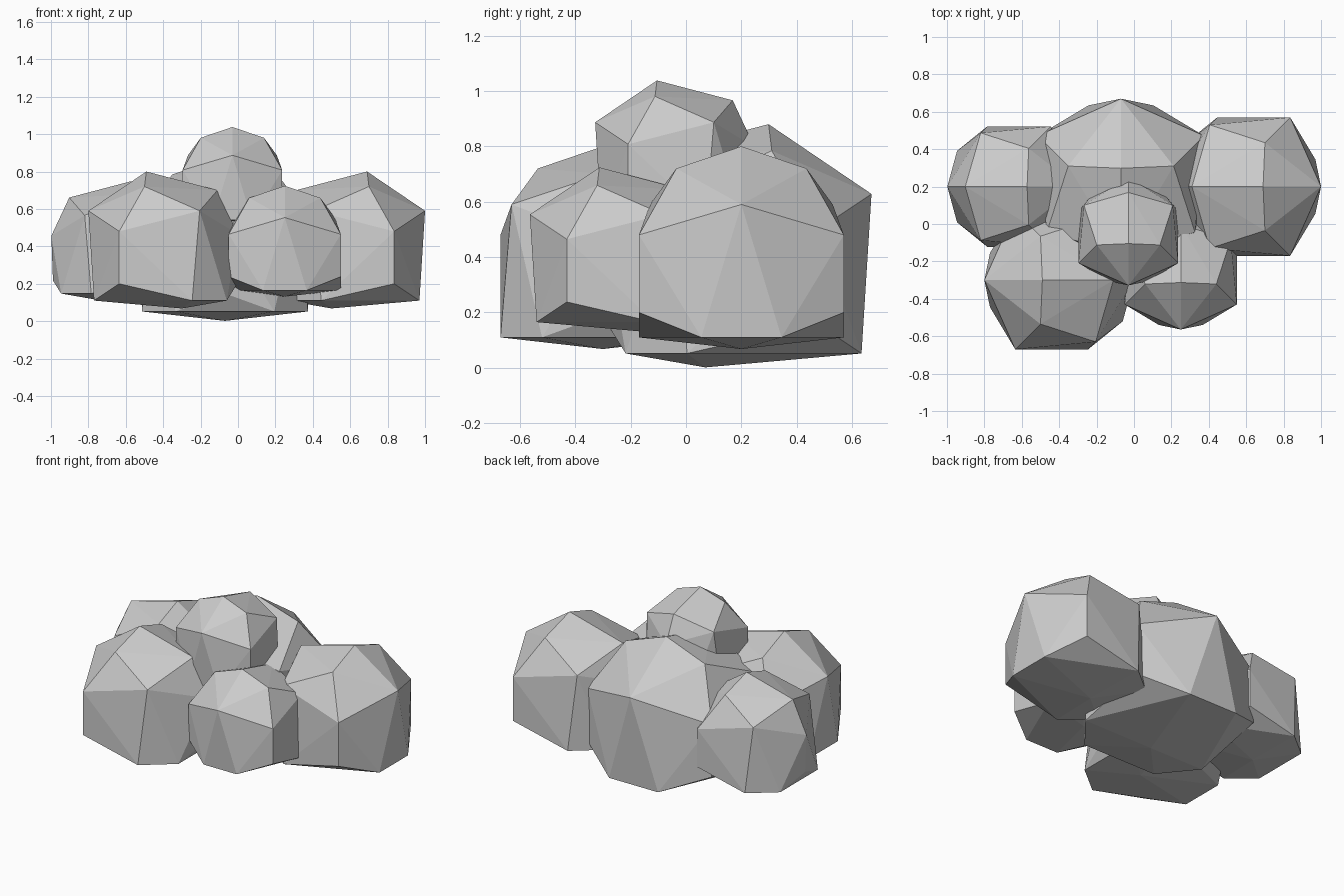
import bpy, bmesh, math

if "Cube" in bpy.data.objects:
    bpy.data.objects.remove(bpy.data.objects["Cube"])

# Faceted lobe, facing +x: (forward, half width, height); half width > 0 is mirrored
PROFILE = [
    (.09, 0, .40), (.40, 0, .19), (-.29, 0, .30), (-.40, 0, .065),
    (-.39, 0, -.21), (-.10, 0, -.332),
    (.10, .235, .32), (.235, .37, .08), (.235, .37, -.20), (.37, .145, -.29),
    (-.195, .33, .19), (-.155, .37, -.29), (-.34, .22, -.29),
]


def lobe_mesh():
    bm = bmesh.new()
    for f, w, z in PROFILE:
        for side in ((1, -1) if w else (1,)):
            bm.verts.new((f, w * side, z))
    hull = bmesh.ops.convex_hull(bm, input=bm.verts[:])
    loose = [v for v in bm.verts if not v.link_faces]
    bmesh.ops.delete(bm, geom=loose, context='VERTS')
    bmesh.ops.recalc_face_normals(bm, faces=bm.faces[:])
    mesh = bpy.data.meshes.new("lobe")
    bm.to_mesh(mesh)
    bm.free()
    return mesh


# Cluster of lobes: name, centre, facing angle in degrees, scale
LOBES = [
    ("right_lobe", (.60, .20, .40), 0, 1.0),
    ("front_left_lobe", (-.40, -.30, .40), 180, 1.0),
    ("front_right_lobe", (.25, -.24, .40), -90, .81),
    ("left_lobe", (-.65, .20, .40), 0, .87),
    ("back_lobe", (-.07, .19, .40), 90, 1.2),
    ("top_lobe", (-.03, -.04, .75), -90, .72),
]

mesh = lobe_mesh()
for name, centre, angle, size in LOBES:
    ob = bpy.data.objects.new(name, mesh)
    ob.location = centre
    ob.rotation_euler.z = math.radians(angle)
    ob.scale = (size,) * 3
    bpy.context.collection.objects.link(ob)
